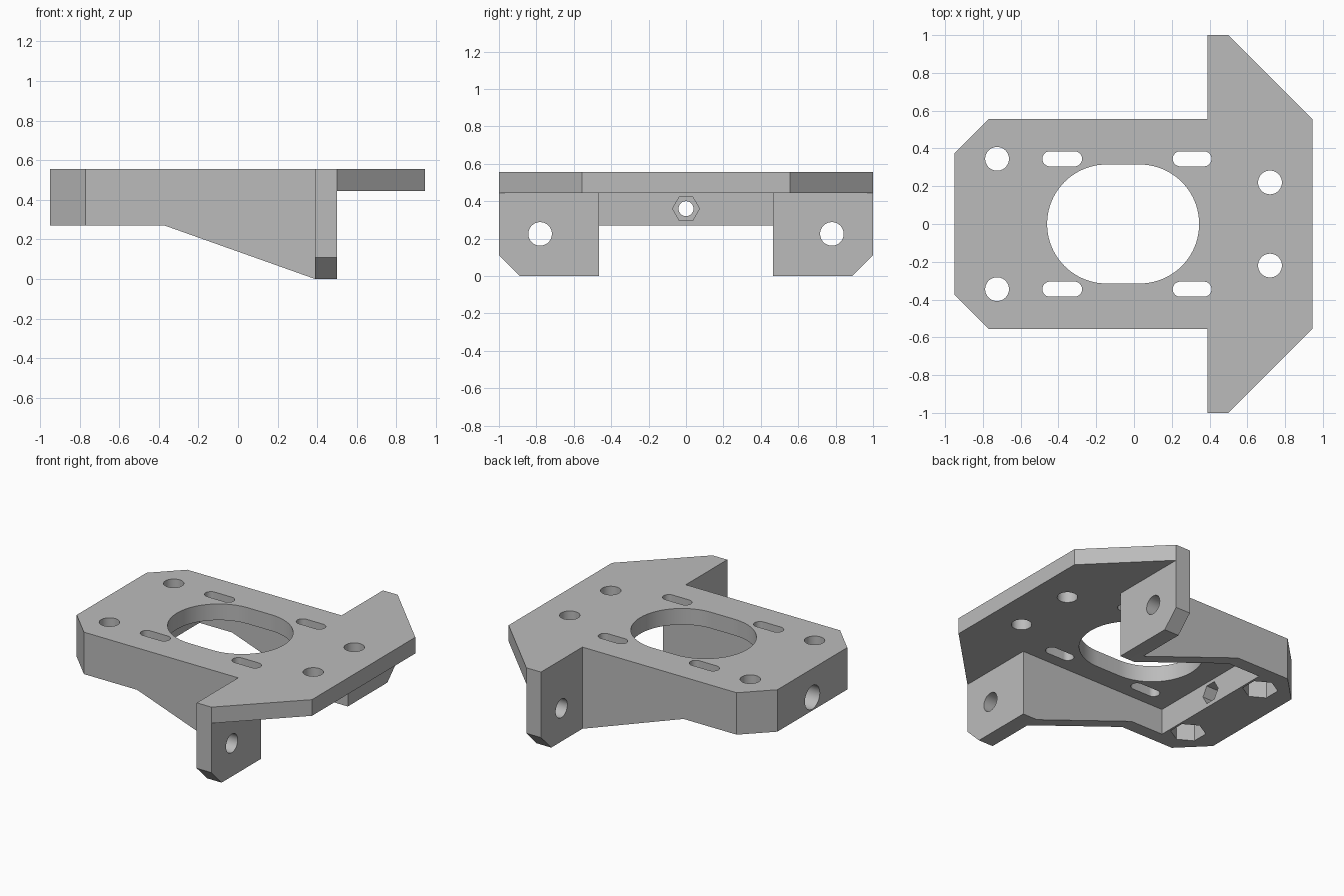
import bpy, bmesh, math
from mathutils import Vector

cube = bpy.data.objects.get("Cube")
if cube:
    bpy.data.objects.remove(cube, do_unlink=True)

TOP, UNDER, BLOCK = 0.555, 0.445, 0.27     # main heights

grey = bpy.data.materials.new("mid_grey")
grey.use_nodes = True
grey.diffuse_color = (0.5, 0.5, 0.5, 1)
grey.node_tree.nodes["Principled BSDF"].inputs["Base Color"].default_value = (0.5, 0.5, 0.5, 1)


def prism(name, outline, axis, start, end):
    """Extrude a 2D outline along an axis: z uses (x, y), x uses (y, z), y uses (x, z)."""
    place = {"z": lambda a, b, d: (a, b, d),
             "x": lambda a, b, d: (d, a, b),
             "y": lambda a, b, d: (a, d, b)}[axis]
    bm = bmesh.new()
    face = bm.faces.new([bm.verts.new(place(a, b, start)) for a, b in outline])
    grown = bmesh.ops.extrude_face_region(bm, geom=[face])["geom"]
    moved = [v for v in grown if isinstance(v, bmesh.types.BMVert)]
    bmesh.ops.translate(bm, verts=moved, vec=Vector(place(0, 0, end - start)))
    bmesh.ops.recalc_face_normals(bm, faces=bm.faces)
    mesh = bpy.data.meshes.new(name)
    bm.to_mesh(mesh)
    bm.free()
    mesh.materials.append(grey)
    obj = bpy.data.objects.new(name, mesh)
    bpy.context.collection.objects.link(obj)
    return obj


def ring(a, b, r, sides=40, turn=0.0):
    return [(a + r * math.cos(turn + math.tau * i / sides),
             b + r * math.sin(turn + math.tau * i / sides)) for i in range(sides)]


def slot(a0, a1, b, r, steps=24):
    """Rounded slot running along the first axis, with overall ends a0 and a1."""
    half = [math.pi * i / steps - math.pi / 2 for i in range(steps + 1)]
    right = [(a1 - r + r * math.cos(t), b + r * math.sin(t)) for t in half]
    left = [(a0 + r - r * math.cos(t), b - r * math.sin(t)) for t in half]
    return right + left


def combine(target, tool, operation):
    mod = target.modifiers.new(operation.lower(), "BOOLEAN")
    mod.operation = operation
    mod.solver = "EXACT"
    mod.object = tool
    bpy.context.view_layer.update()
    graph = bpy.context.evaluated_depsgraph_get()
    result = bpy.data.meshes.new_from_object(target.evaluated_get(graph))
    target.modifiers.clear()
    target.data = result
    bpy.data.objects.remove(tool, do_unlink=True)


# Top plate, symmetrical front to back
edge = [(-0.95, 0.375), (-0.77, 0.555), (0.39, 0.555), (0.39, 1.0), (0.5, 1.0), (0.945, 0.555)]
plate = prism("mounting_bracket", edge + [(x, -y) for x, y in reversed(edge)], "z", UNDER, TOP)

# End block with chamfered corners
end = [(-0.95, 0.375), (-0.77, 0.555), (-0.615, 0.555)]
combine(plate, prism("end_block", end + [(x, -y) for x, y in reversed(end)], "z", BLOCK, TOP), "UNION")

for s in (-1, 1):
    # Tapering side wall
    wall = [(-0.7, TOP), (-0.7, BLOCK), (-0.37, BLOCK), (0.39, 0), (0.45, 0), (0.45, TOP)]
    combine(plate, prism("side_wall", wall, "y", s * 0.465, s * 0.555), "UNION")
    # Hanging tab with a chamfered lower corner
    tab = [(0.465, 0), (0.89, 0), (1.0, 0.11), (1.0, TOP), (0.465, TOP)]
    combine(plate, prism("tab", [(s * y, z) for y, z in tab], "x", 0.39, 0.5), "UNION")

# Central opening
cutters = [(slot(-0.46, 0.345, 0, 0.315, 40), "z", 0.2, 0.7)]
for s in (-1, 1):
    cutters += [
        (slot(-0.485, -0.275, s * 0.345, 0.04), "z", 0.4, 0.7),      # adjusting slots
        (slot(0.205, 0.41, s * 0.345, 0.04), "z", 0.4, 0.7),
        (ring(0.72, s * 0.22, 0.063), "z", 0.4, 0.7),                # plate holes
        (ring(-0.725, s * 0.345, 0.063), "z", 0.2, 0.7),             # block holes
        (ring(-0.725, s * 0.345, 0.11, 6, math.pi / 2), "z", 0.2, 0.42),  # nut pockets
        (ring(s * 0.78, 0.225, 0.063), "x", 0.3, 0.6),               # tab holes
    ]
# Cross screw hole with counterbore and nut pocket
cutters += [
    (ring(0, 0.36, 0.04), "x", -1.1, -0.5),
    (ring(0, 0.36, 0.08), "x", -1.1, -0.83),
    (ring(0, 0.36, 0.072, 6), "x", -0.7, -0.5),
]
for outline, axis, start, stop in cutters:
    combine(plate, prism("cutter", outline, axis, start, stop), "DIFFERENCE")

# Smooth hole walls, sharp edges elsewhere
bpy.ops.object.select_all(action="DESELECT")
plate.select_set(True)
bpy.context.view_layer.objects.active = plate
bpy.ops.object.shade_smooth_by_angle(angle=math.radians(25))
